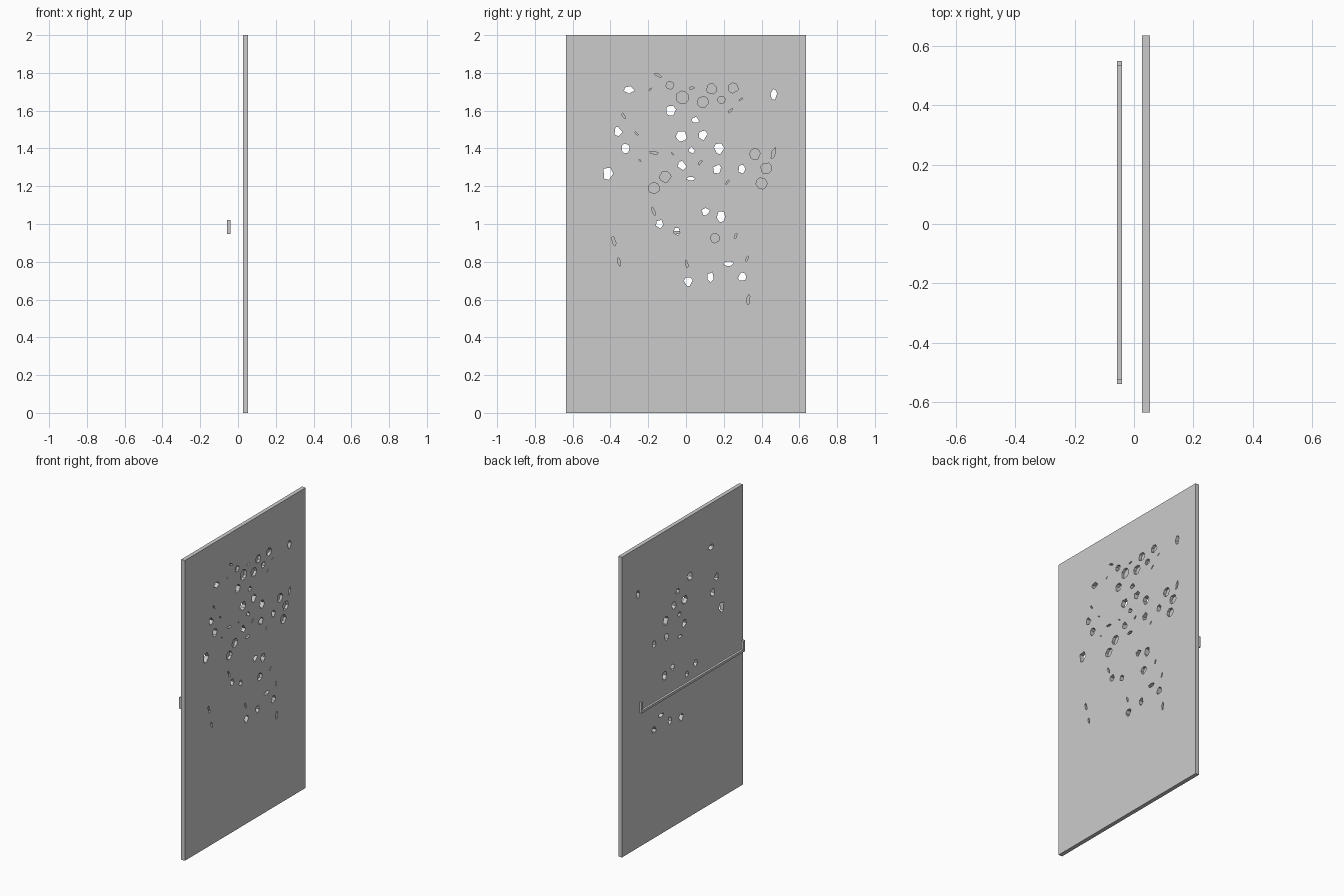
import bpy, bmesh, math, random

random.seed(4)
X0, X1 = 0.027, 0.054          # back and front face of the panel


def new_object(name, bm):
    bmesh.ops.recalc_face_normals(bm, faces=bm.faces[:])
    mesh = bpy.data.meshes.new(name)
    bm.to_mesh(mesh)
    bm.free()
    obj = bpy.data.objects.new(name, mesh)
    bpy.context.collection.objects.link(obj)
    return obj


def prism(bm, outline, xa, xb):
    """Close a y-z outline between two x positions."""
    a = [bm.verts.new((xa, y, z)) for y, z in outline]
    b = [bm.verts.new((xb, y, z)) for y, z in outline]
    bm.faces.new(a[::-1])
    bm.faces.new(b)
    for i in range(len(a)):
        j = (i + 1) % len(a)
        bm.faces.new((a[i], a[j], b[j], b[i]))


def shard(bm, y, z, w, h, tilt, sides, floor):
    """Irregular convex chip, cutting from the front down to x = floor."""
    t = math.radians(tilt)
    pts = []
    for i in range(sides):
        ang = 2 * math.pi * (i + random.uniform(-0.3, 0.3)) / sides
        u, v = math.cos(ang) * w / 2, math.sin(ang) * h / 2
        pts.append((y + u * math.cos(t) - v * math.sin(t),
                    z + u * math.sin(t) + v * math.cos(t)))
    prism(bm, pts, floor, X1 + 0.02)


# Holes right through: y, z, width, height
through = [
    (-.30, 1.71, .06, .04), (-.08, 1.60, .055, .055), (-.36, 1.49, .05, .05),
    (-.025, 1.465, .06, .06), (.09, 1.47, .05, .055), (.05, 1.55, .04, .035),
    (-.32, 1.40, .045, .055), (.03, 1.39, .035, .035), (.175, 1.40, .055, .06),
    (.295, 1.29, .04, .05), (.025, 1.24, .045, .02), (-.02, 1.31, .05, .05),
    (.105, 1.065, .05, .04), (.185, 1.04, .045, .065), (-.14, 1.0, .04, .05),
    (-.05, .96, .035, .045), (.012, .695, .05, .05), (.13, .72, .035, .06),
    (.297, .72, .045, .05), (.225, .79, .055, .025), (.465, 1.685, .035, .06),
    (-.415, 1.268, .06, .07), (.165, 1.29, .045, .055)]
# Blind chips in the front face: y, z, size
blind = [
    (-.02, 1.67, .068), (.09, 1.645, .06), (.135, 1.715, .055),
    (.25, 1.72, .053), (-.085, 1.735, .042), (.188, 1.657, .04),
    (.365, 1.37, .058), (.425, 1.295, .06), (.40, 1.215, .06),
    (-.11, 1.25, .06), (-.17, 1.19, .06), (.153, .925, .05)]
# Thin slivers: y, z, length, tilt
slivers = [
    (-.148, 1.787, .045, -25), (-.19, 1.712, .02, 50), (.03, 1.72, .035, 5),
    (.29, 1.66, .025, 35), (.235, 1.60, .035, 50), (-.33, 1.573, .04, -60),
    (-.262, 1.478, .025, -45), (-.17, 1.377, .05, -8), (-.072, 1.372, .02, -40),
    (.075, 1.325, .035, 50), (.22, 1.222, .03, 55), (.463, 1.375, .065, 72),
    (-.245, 1.337, .018, -40), (-.172, 1.067, .05, -70), (-.382, .91, .06, -75),
    (-.354, .798, .05, -75), (.003, .79, .045, 100), (.262, .935, .035, 70),
    (.323, .815, .035, 70), (.33, .60, .06, 88)]

# Cutter holding every chip
bm = bmesh.new()
for y, z, w, h in through:
    shard(bm, y, z, w, h, 0, random.choice((5, 6, 7)), X0 - 0.02)
for y, z, s in blind:
    shard(bm, y, z, s, s, random.uniform(0, 90), 8, X1 - 0.018)
for y, z, length, tilt in slivers:
    shard(bm, y, z, length, length * 0.3, tilt, 5, X1 - 0.018)
cutter = new_object("chip_cutter", bm)
cutter.hide_render = True

# Upright panel
bm = bmesh.new()
prism(bm, [(-.636, 0), (.636, 0), (.636, 2), (-.636, 2)], X0, X1)
panel = new_object("panel", bm)
mod = panel.modifiers.new("chips", 'BOOLEAN')
mod.operation = 'DIFFERENCE'
mod.solver = 'EXACT'
mod.object = cutter
bpy.context.view_layer.objects.active = panel
bpy.ops.object.modifier_apply(modifier=mod.name)
bpy.data.objects.remove(cutter)

# Rear bar with upturned ends
bm = bmesh.new()
ya, yb, zb, zt, t = -.539, .549, .948, 1.022, .016
prism(bm, [(ya, zb), (yb, zb), (yb, zt), (yb - t, zt), (yb - t, zb + t),
           (ya + t, zb + t), (ya + t, zt), (ya, zt)], -.057, -.041)
new_object("rear_bar", bm)
